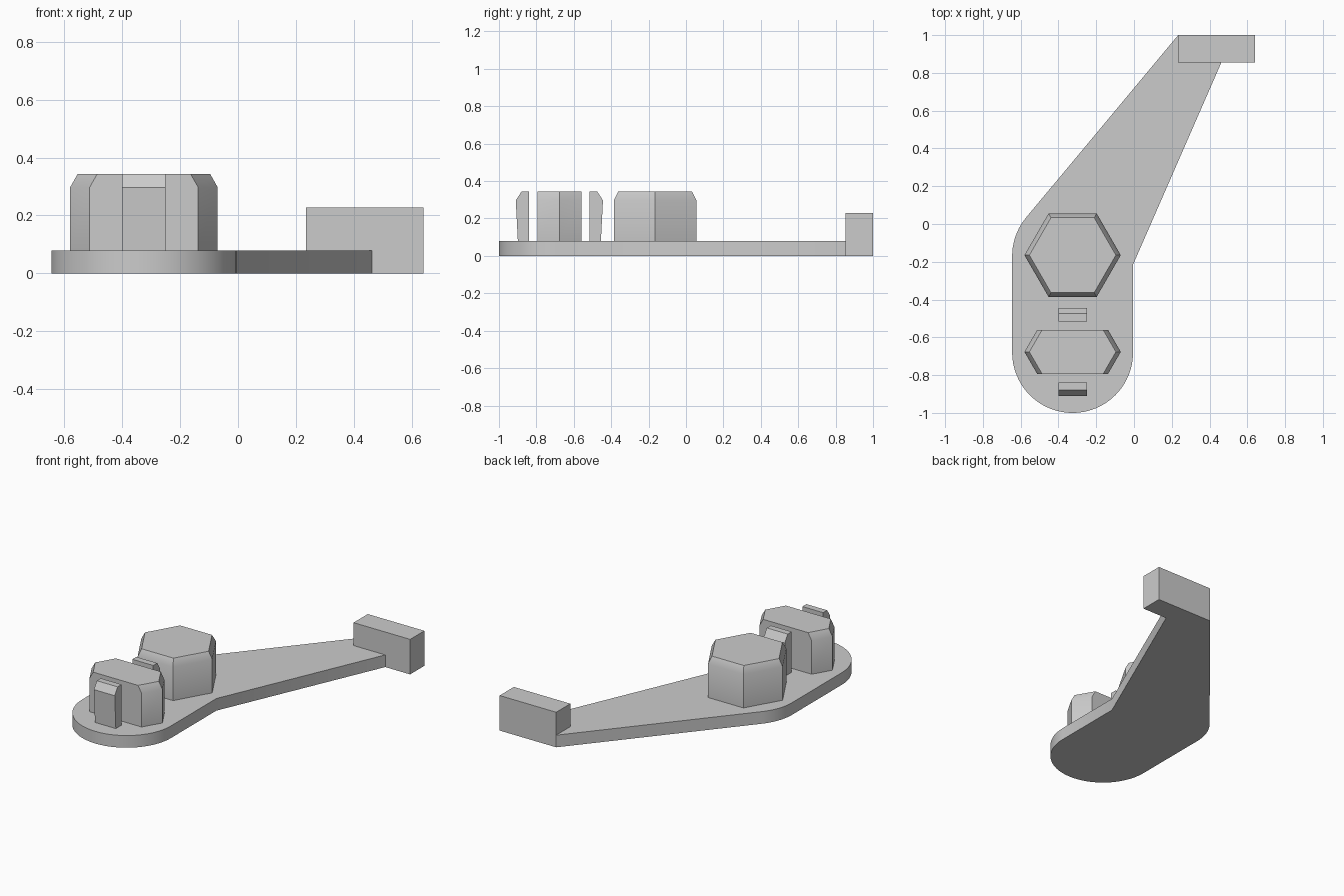
import bpy, bmesh, math
from mathutils import Vector

cube = bpy.data.objects.get("Cube")
if cube:
    bpy.data.objects.remove(cube, do_unlink=True)

grey = bpy.data.materials.new("plain grey")
grey.use_nodes = True
grey.diffuse_color = (0.6, 0.6, 0.6, 1)
grey.node_tree.nodes["Principled BSDF"].inputs["Base Color"].default_value = (0.6, 0.6, 0.6, 1)

AXIS_X = -0.325          # centre line of plate and posts
PLATE_TOP, SHOULDER, POST_TOP = 0.079, 0.297, 0.343


def finish(name, bm):
    bmesh.ops.recalc_face_normals(bm, faces=bm.faces)
    mesh = bpy.data.meshes.new(name)
    bm.to_mesh(mesh)
    bm.free()
    mesh.materials.append(grey)
    obj = bpy.data.objects.new(name, mesh)
    bpy.context.collection.objects.link(obj)
    bpy.ops.object.select_all(action='DESELECT')
    obj.select_set(True)
    bpy.context.view_layer.objects.active = obj
    bpy.ops.object.shade_smooth_by_angle(angle=math.radians(30))
    return obj


def extruded(name, points, direction):
    bm = bmesh.new()
    face = bm.faces.new([bm.verts.new(p) for p in points])
    moved = bmesh.ops.extrude_face_region(bm, geom=[face], use_keep_orig=True)["geom"]
    bmesh.ops.translate(bm, vec=direction,
                        verts=[v for v in moved if isinstance(v, bmesh.types.BMVert)])
    return finish(name, bm)


def arc(cx, cy, r, start, end, steps):
    return [(cx + r * math.cos(math.radians(start + (end - start) * i / steps)),
             cy + r * math.sin(math.radians(start + (end - start) * i / steps)), 0)
            for i in range(steps + 1)]


def hex_post(name, y, half_depth=None):
    # Hexagonal post with a chamfered top, optionally cut flat front and back
    bm = bmesh.new()
    rings = [[bm.verts.new((AXIS_X + x, y + yy, z)) for x, yy, _ in arc(0, 0, r, 0, 300, 5)]
             for r, z in ((0.255, PLATE_TOP), (0.255, SHOULDER), (0.229, POST_TOP))]
    for low, high in zip(rings, rings[1:]):
        for i in range(6):
            j = (i + 1) % 6
            bm.faces.new((low[i], low[j], high[j], high[i]))
    bm.faces.new(rings[0])
    bm.faces.new(rings[-1])
    if half_depth:
        for side in (-1, 1):
            cut = bmesh.ops.bisect_plane(
                bm, geom=bm.verts[:] + bm.edges[:] + bm.faces[:],
                plane_co=(0, y + side * half_depth, 0), plane_no=(0, side, 0),
                clear_outer=True)["geom_cut"]
            bmesh.ops.contextual_create(
                bm, geom=[e for e in cut if isinstance(e, bmesh.types.BMEdge)])
    return finish(name, bm)


# Rounded base plate running into the tapered arm
outline = arc(AXIS_X, -0.68, 0.32, 180, 360, 48)
outline += [(-0.005, -0.215, 0), (0.462, 0.854, 0), (0.526, 1, 0), (0.234, 1, 0)]
outline += arc(AXIS_X, -0.17, 0.32, 140, 180, 10)
extruded("base_plate", outline, Vector((0, 0, PLATE_TOP)))

# Block at the end of the arm
block = [(0.234, 0.854, 0), (0.641, 0.854, 0), (0.641, 1, 0), (0.234, 1, 0)]
extruded("end_block", block, Vector((0, 0, 0.228)))

# Two hexagonal posts
POST_Y = -0.677
hex_post("rear_hex_post", -0.165)
hex_post("front_hex_post", POST_Y, 0.117)

# Snap clips on both sides of the front post
for name, side in (("front_clip", -1), ("rear_clip", 1)):
    profile = [(0.162, PLATE_TOP), (0.222, PLATE_TOP), (0.233, SHOULDER),
               (0.203, POST_TOP), (0.162, POST_TOP)]
    extruded(name, [(AXIS_X - 0.075, POST_Y + side * d, z) for d, z in profile],
             Vector((0.15, 0, 0)))
